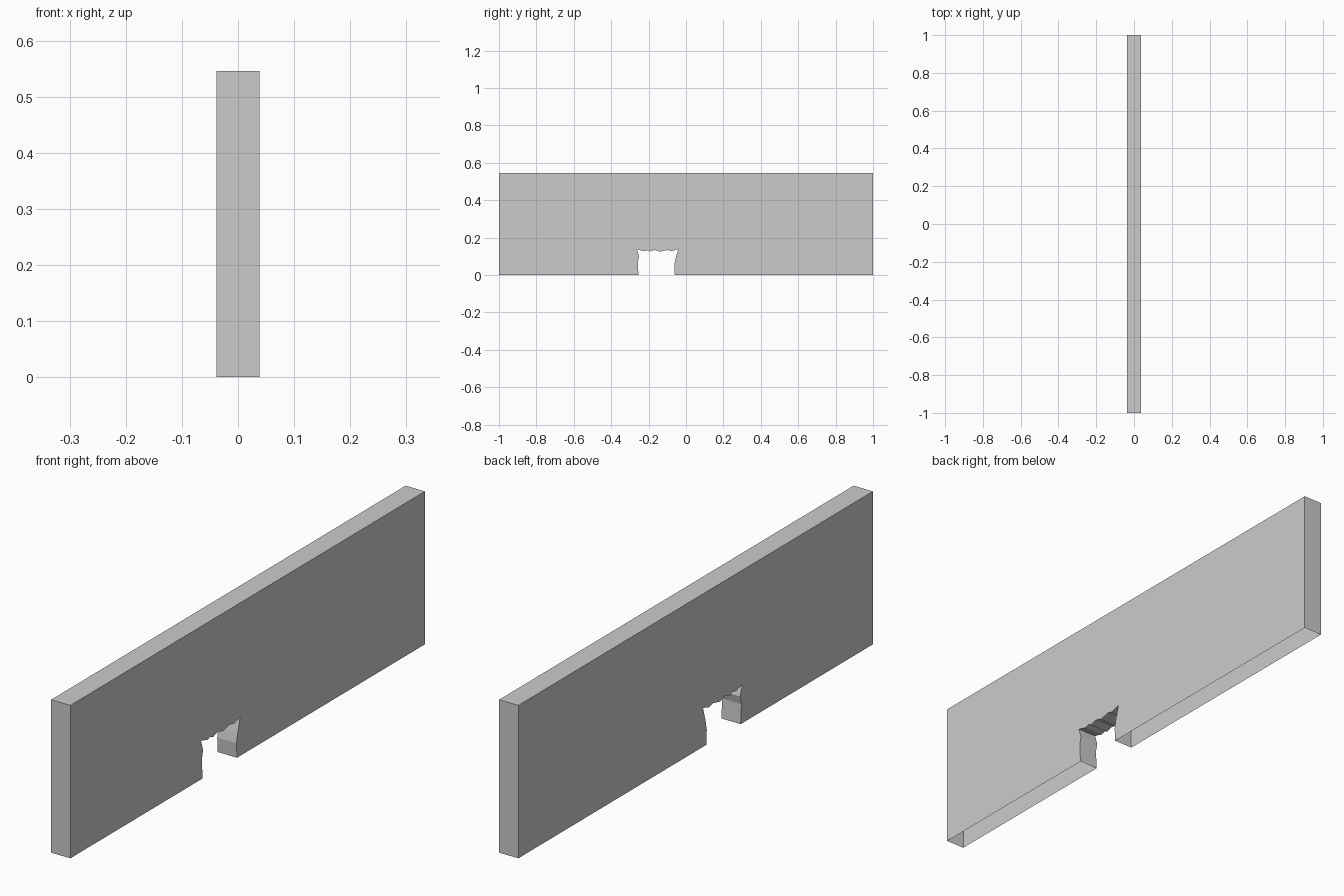
import bpy, bmesh

if "Cube" in bpy.data.objects:
    bpy.data.objects.remove(bpy.data.objects["Cube"])

HALF_T, HEIGHT = 0.038, 0.546

# Ragged hole outline (y, z), from left foot to right foot
hole = [(-0.254, 0), (-0.258, 0.07), (-0.251, 0.10), (-0.263, 0.138),
        (-0.227, 0.128), (-0.205, 0.133), (-0.196, 0.125), (-0.168, 0.134),
        (-0.137, 0.125), (-0.10, 0.134), (-0.077, 0.128), (-0.042, 0.139),
        (-0.056, 0.088), (-0.063, 0.053), (-0.06, 0)]
outline = [(-1, 0)] + hole + [(1, 0), (1, HEIGHT), (-1, HEIGHT)]

bm = bmesh.new()
# Two wall faces
sides = [[bm.verts.new((x, y, z)) for y, z in outline] for x in (HALF_T, -HALF_T)]
bm.faces.new(sides[0])
bm.faces.new(sides[1][::-1])
# Rim faces around ends, top and hole; the underside stays open
n = len(outline)
for i in range(n):
    j = (i + 1) % n
    if outline[i][1] == 0 and outline[j][1] == 0:
        continue
    bm.faces.new((sides[0][j], sides[0][i], sides[1][i], sides[1][j]))
bmesh.ops.recalc_face_normals(bm, faces=bm.faces)

mesh = bpy.data.meshes.new("wall_with_hole")
bm.to_mesh(mesh)
bm.free()
wall = bpy.data.objects.new("wall_with_hole", mesh)
bpy.context.collection.objects.link(wall)
